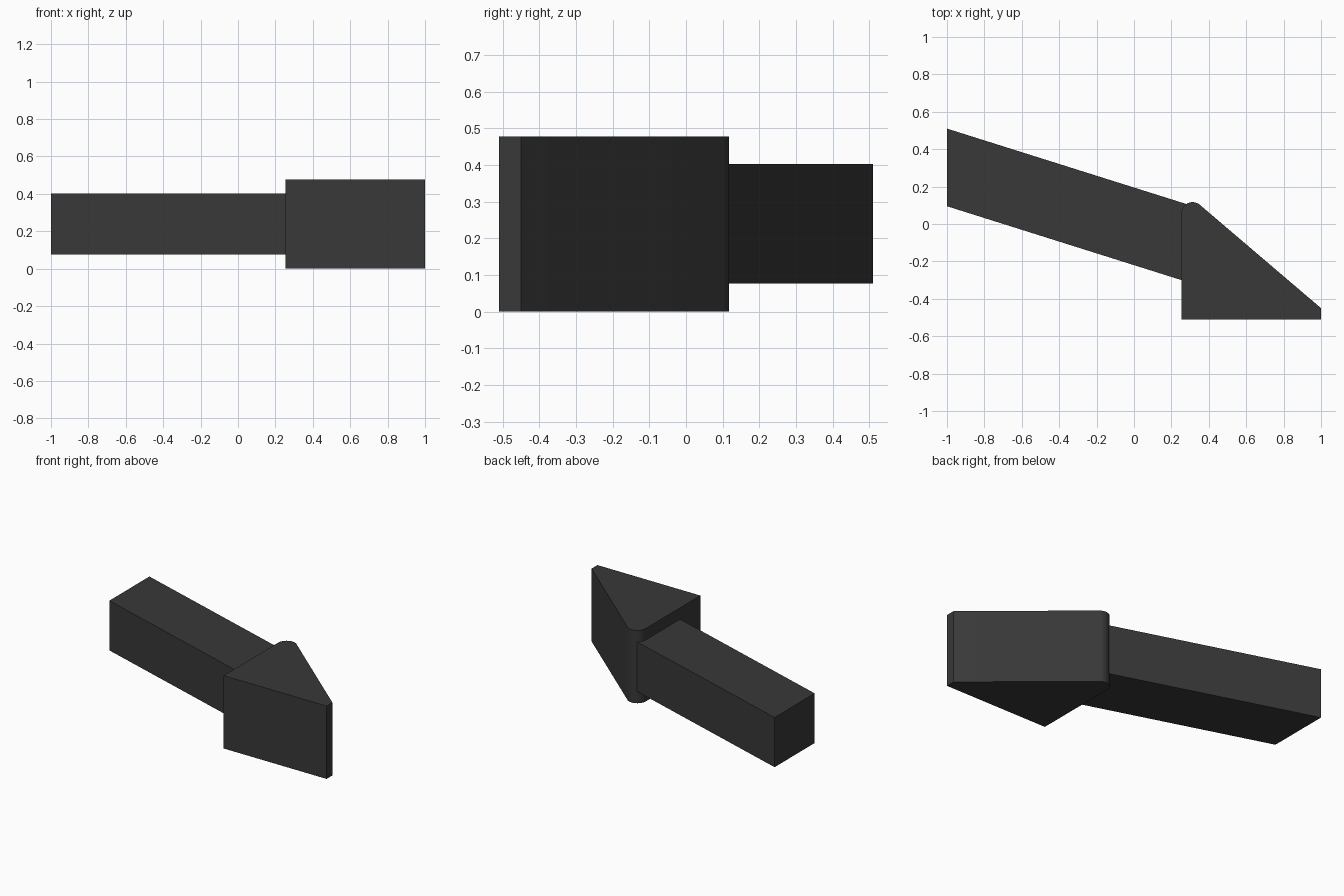
import bpy, bmesh, math

if "Cube" in bpy.data.objects:
    bpy.data.objects.remove(bpy.data.objects["Cube"])

charcoal = bpy.data.materials.new("charcoal")
charcoal.diffuse_color = (0.04, 0.04, 0.04, 1)
charcoal.use_nodes = True
charcoal.node_tree.nodes["Principled BSDF"].inputs["Base Color"].default_value = charcoal.diffuse_color


def prism(name, outline, z0, z1):
    """Extrude a plan outline from z0 to z1."""
    bm = bmesh.new()
    base = bm.faces.new([bm.verts.new((x, y, z0)) for x, y in outline])
    top = bmesh.ops.extrude_face_region(bm, geom=[base], use_keep_orig=True)
    for v in top["geom"]:
        if isinstance(v, bmesh.types.BMVert):
            v.co.z = z1
    bmesh.ops.recalc_face_normals(bm, faces=bm.faces[:])
    mesh = bpy.data.meshes.new(name)
    bm.to_mesh(mesh)
    bm.free()
    mesh.materials.append(charcoal)
    obj = bpy.data.objects.new(name, mesh)
    bpy.context.collection.objects.link(obj)
    bpy.ops.object.select_all(action="DESELECT")
    obj.select_set(True)
    bpy.context.view_layer.objects.active = obj
    bpy.ops.object.shade_smooth_by_angle(angle=math.radians(30))
    return obj


# Slanted shaft, its end tucked just inside the head
slope = -0.315
end = 0.29
drop = slope * (end + 1)
prism("arrow_shaft",
      [(-1, 0.095), (end, 0.095 + drop), (end, 0.51 + drop), (-1, 0.51)],
      0.077, 0.403)

# Wedge head with one rounded corner
cx, cy, r = 0.313, 0.057, 0.06
steps = 12
a0, a1 = math.radians(49.5), math.pi
corner = [(cx + r * math.cos(a0 + (a1 - a0) * i / steps),
           cy + r * math.sin(a0 + (a1 - a0) * i / steps)) for i in range(steps + 1)]
prism("arrow_head", [(cx - r, -0.51), (1, -0.51), (1, -0.45)] + corner, 0, 0.478)
